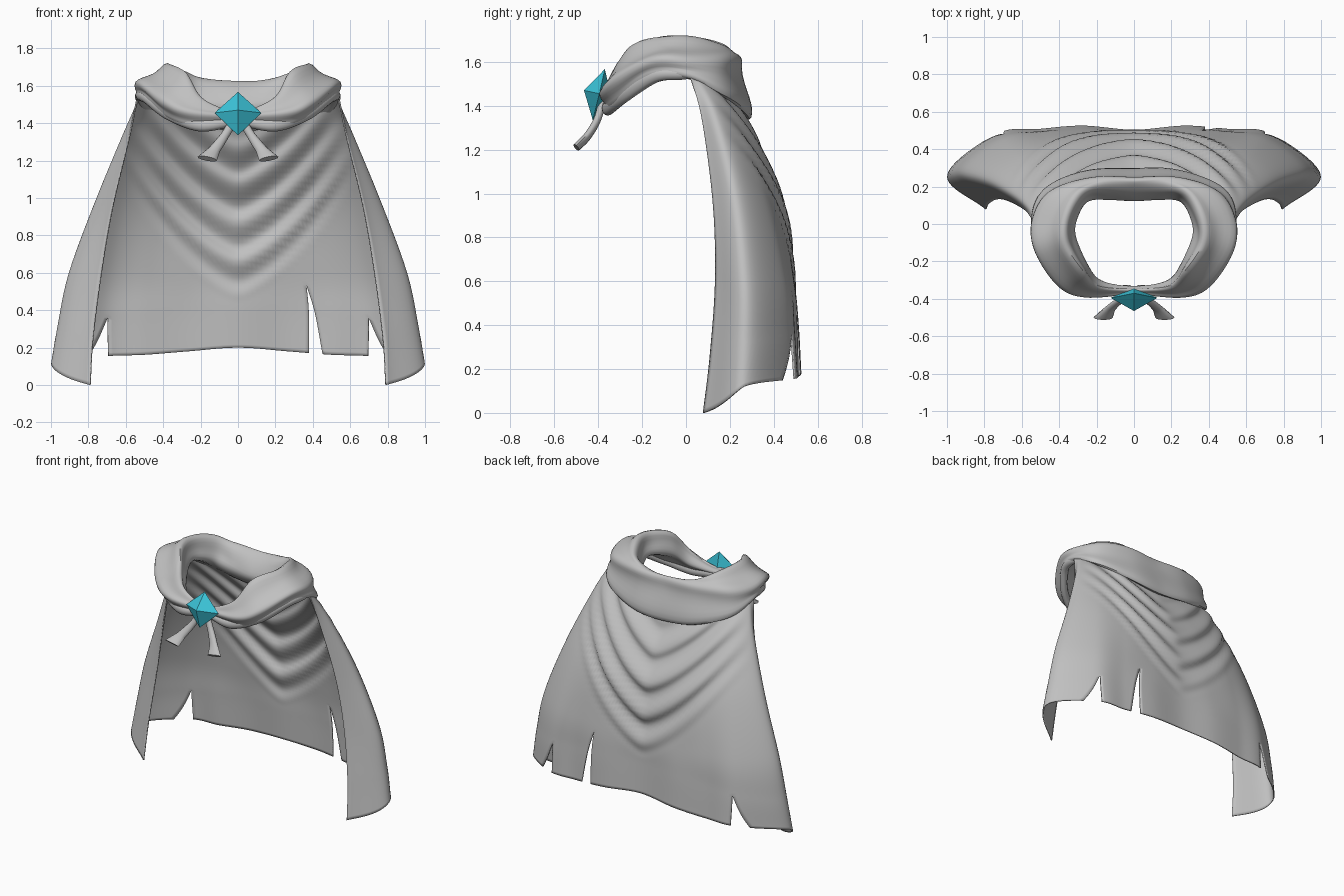
import bpy, bmesh, math
from mathutils import Vector

if "Cube" in bpy.data.objects:
    bpy.data.objects.remove(bpy.data.objects["Cube"])


def material(name, rgb):
    m = bpy.data.materials.new(name)
    m.diffuse_color = (*rgb, 1)
    m.use_nodes = True
    m.node_tree.nodes["Principled BSDF"].inputs["Base Color"].default_value = m.diffuse_color
    return m


GREY = material("grey cloth", (0.53, 0.53, 0.53))
TEAL = material("teal gem", (0.045, 0.56, 0.70))


def finish(name, bm, mat, smooth=True):
    bmesh.ops.recalc_face_normals(bm, faces=bm.faces[:])
    me = bpy.data.meshes.new(name)
    bm.to_mesh(me)
    bm.free()
    me.materials.append(mat)
    ob = bpy.data.objects.new(name, me)
    bpy.context.collection.objects.link(ob)
    if smooth:
        bpy.ops.object.select_all(action='DESELECT')
        ob.select_set(True)
        bpy.context.view_layer.objects.active = ob
        bpy.ops.object.shade_smooth_by_angle(angle=math.radians(50))
    return ob


def spline(pts, t, closed=False):
    """Catmull-Rom point at parameter t (one unit per control point)."""
    n = len(pts)
    i = math.floor(t) if closed else min(max(math.floor(t), 0), n - 2)
    f = t - i

    def p(k):
        if closed:
            return pts[k % n]
        if k < 0:
            return pts[0] * 2 - pts[1]
        if k >= n:
            return pts[-1] * 2 - pts[-2]
        return pts[k]
    a, b, c, d = p(i - 1), p(i), p(i + 1), p(i + 2)
    return (b * 2 + (c - a) * f + (a * 2 - b * 5 + c * 4 - d) * f * f
            + (b * 3 - a - c * 3 + d) * f ** 3) * 0.5


def skin(bm, grid, wrap_u=False, wrap_v=False):
    """Quads over rows of points, optionally closed in either direction."""
    vs = [[bm.verts.new(p) for p in row] for row in grid]
    nr, nc = len(vs), len(vs[0])
    for i in range(nr if wrap_v else nr - 1):
        for j in range(nc if wrap_u else nc - 1):
            k, l = (i + 1) % nr, (j + 1) % nc
            bm.faces.new((vs[i][j], vs[i][l], vs[k][l], vs[k][j]))
    return vs


# Cape: half rows from the middle of the back out to the front edge
CAPE = [[Vector(p) for p in row] for row in (
    ((0, .20, 1.45), (.2, .19, 1.47), (.35, .15, 1.5), (.45, .11, 1.54), (.51, .05, 1.55), (.54, .02, 1.53)),
    ((0, .31, 1.22), (.2, .31, 1.25), (.38, .28, 1.29), (.52, .22, 1.33), (.605, .14, 1.35), (.58, .075, 1.33)),
    ((0, .43, .95), (.22, .43, .96), (.42, .41, .97), (.62, .35, .98), (.76, .23, .98), (.67, .125, .95)),
    ((0, .48, .6), (.25, .49, .6), (.48, .48, .6), (.7, .44, .6), (.9, .27, .6), (.73, .135, .6)),
    ((0, .49, .4), (.27, .51, .4), (.5, .495, .38), (.73, .465, .36), (.96, .27, .32), (.775, .11, .25)),
    ((0, .5, .2), (.27, .522, .18), (.5, .505, .162), (.73, .48, .153), (.995, .26, .118), (.79, .08, 0)),
)]


def cape_point(u, v):
    rows = []
    for row in CAPE:
        full = [Vector((-p.x, p.y, p.z)) for p in row[:0:-1]] + row
        rows.append(spline(full, u + 5))
    p = spline(rows, v)
    # hanging V-shaped folds across the back, rounded at the middle
    ax = math.sqrt(p.x * p.x + 0.0009) - 0.03
    h = p.z - 0.5 * ax - 0.9 * ax * ax
    fade = max(0, min(1, (h - .45) / .17)) * max(0, min(1, (1.38 - h) / .15))
    fade *= max(0, min(1, (3.9 - abs(u)) / 1.9))
    s = math.sin(2 * math.pi * (h - .6) / .205)
    p.y -= 0.021 * fade * s
    p.z += 0.009 * fade * s
    # slight sag of the hem between the outer corner and the front edge
    if abs(u) > 4:
        p.z -= 0.02 * math.sin(math.pi * (abs(u) - 4)) * max(0, v - 4)
    return p


def cut(v, apex, width):
    return width * max(0, (v - apex) / (5 - apex))


bm = bmesh.new()
# panels: start, end, and slits that open along the low / high side
PANELS = ((-5, -2.85, None, (4, .4), 22), (-2.85, 0, None, None, 28), (0, 1.46, None, None, 15),
          (1.46, 2.86, (3.25, .33), None, 14), (2.86, 5, (4, .4), None, 22))
for lo, hi, cut_lo, cut_hi, n in PANELS:
    grid = []
    for i in range(61):
        v = i / 12
        a = lo + (cut(v, *cut_lo) if cut_lo else 0)
        b = hi - (cut(v, *cut_hi) if cut_hi else 0)
        grid.append([cape_point(a + (b - a) * j / n, v) for j in range(n + 1)])
    skin(bm, grid)
bmesh.ops.remove_doubles(bm, verts=bm.verts[:], dist=1e-4)
cape = finish("cape", bm, GREY)
sol = cape.modifiers.new("thickness", 'SOLIDIFY')
sol.thickness, sol.offset = 0.008, 0

# Cowl: half ring of sections (inner low, rim, outer, bottom), front to back
COWL = [[Vector(p) for p in s] for s in (
    ((0, -.335, 1.42), (0, -.345, 1.46), (0, -.375, 1.45), (0, -.36, 1.40)),
    ((.18, -.31, 1.44), (.19, -.33, 1.53), (.26, -.387, 1.47), (.23, -.36, 1.39)),
    ((.26, -.22, 1.53), (.28, -.24, 1.665), (.40, -.32, 1.53), (.36, -.30, 1.43)),
    ((.32, -.08, 1.58), (.37, -.10, 1.705), (.515, -.15, 1.61), (.48, -.16, 1.53)),
    ((.31, .03, 1.57), (.37, .04, 1.705), (.535, .02, 1.60), (.525, .02, 1.53)),
    ((.25, .12, 1.53), (.30, .17, 1.675), (.45, .17, 1.59), (.46, .18, 1.44)),
    ((.13, .13, 1.50), (.18, .22, 1.64), (.23, .252, 1.575), (.24, .275, 1.36)),
    ((0, .12, 1.48), (0, .22, 1.625), (0, .255, 1.555), (0, .288, 1.335)),
)]
ring = COWL + [[Vector((-p.x, p.y, p.z)) for p in s] for s in COWL[-2:0:-1]]
bm = bmesh.new()
grid = []
for i in range(112):
    a = i / 8
    keys = [spline([s[k] for s in ring], a, True) for k in range(4)]
    grid.append([spline(keys, j / 8, True) for j in range(32)])
rows = skin(bm, grid, True, True)
bmesh.ops.recalc_face_normals(bm, faces=bm.faces[:])
bm.normal_update()
moves = []
for i, row in enumerate(rows):
    turn = min(i, 112 - i) / 56
    side = math.sin(math.pi * turn)
    for j, vert in enumerate(row):
        # wrapped creases that drift round the ring, plus uneven lumps
        t = j / 32
        wave = math.sin(2 * math.pi * (4 * t + 0.6 * turn)) * (0.25 + 0.75 * side)
        lump = math.sin(2 * math.pi * (5 * i / 112 + 2 * t)) * math.sin(2 * math.pi * (3 * i / 112 - t))
        moves.append((vert, vert.normal * (0.012 * wave + 0.003 * lump * min(1, 4 * turn))))
for vert, d in moves:
    vert.co += d
finish("cowl", bm, GREY)


def loft(name, path, widths, thick, wide_dirs, square=True, steps=8, sides=12):
    """Flattened tube along a path, with changing width."""
    bm = bmesh.new()
    grid = []
    total = (len(path) - 1) * steps
    for i in range(total + 1):
        t = i / steps
        c = spline(path, t)
        d = (spline(path, t + .02) - spline(path, t - .02)).normalized()
        k = min(int(t), len(path) - 2)
        w = widths[k] + (widths[k + 1] - widths[k]) * (t - k)
        wd = wide_dirs[0].lerp(wide_dirs[1], i / total)
        if square:
            wd = wd - d * wd.dot(d)
        wd.normalize()
        nd = d.cross(wd).normalized()
        grid.append([c + wd * (w / 2 * math.cos(q)) + nd * (thick / 2 * math.sin(q))
                     for q in (2 * math.pi * j / sides for j in range(sides))])
    vs = skin(bm, grid, True)
    bm.faces.new(vs[0])
    bm.faces.new(vs[-1])
    finish(name, bm, GREY)


for sx, label in ((1, "right"), (-1, "left")):
    def m(*p):
        return Vector((p[0] * sx, p[1], p[2]))
    # Under layer running from the clasp to the shoulder, tucked into the cowl
    loft("under_wrap_" + label,
         [m(.02, -.35, 1.41), m(.2, -.355, 1.39), m(.37, -.28, 1.45), m(.49, -.14, 1.535),
          m(.52, -.02, 1.545), m(.48, .06, 1.55)],
         (.05, .07, .07, .06, .055, .04), .05, (m(0, 0, 1), m(.4, 0, 1)))
    # Tie ends below the clasp
    loft("tie_" + label,
         [m(.02, -.38, 1.42), m(.07, -.405, 1.335), m(.125, -.45, 1.26), m(.165, -.5, 1.21)],
         (.045, .045, .062, .105), .035, (m(.75, 0, .65), m(.97, 0, .18)), False)

# Clasp gem: tilted octahedron
bm = bmesh.new()
top, low, front, back = [bm.verts.new(p) for p in
                         ((0, -.37, 1.567), (0, -.425, 1.335), (0, -.465, 1.47), (0, -.34, 1.44))]
left, right = [bm.verts.new((s * .125, -.395, 1.455)) for s in (-1, 1)]
for side in (left, right):
    for pole in (top, low):
        for tip in (front, back):
            bm.faces.new((side, pole, tip))
finish("clasp_gem", bm, TEAL, False)
